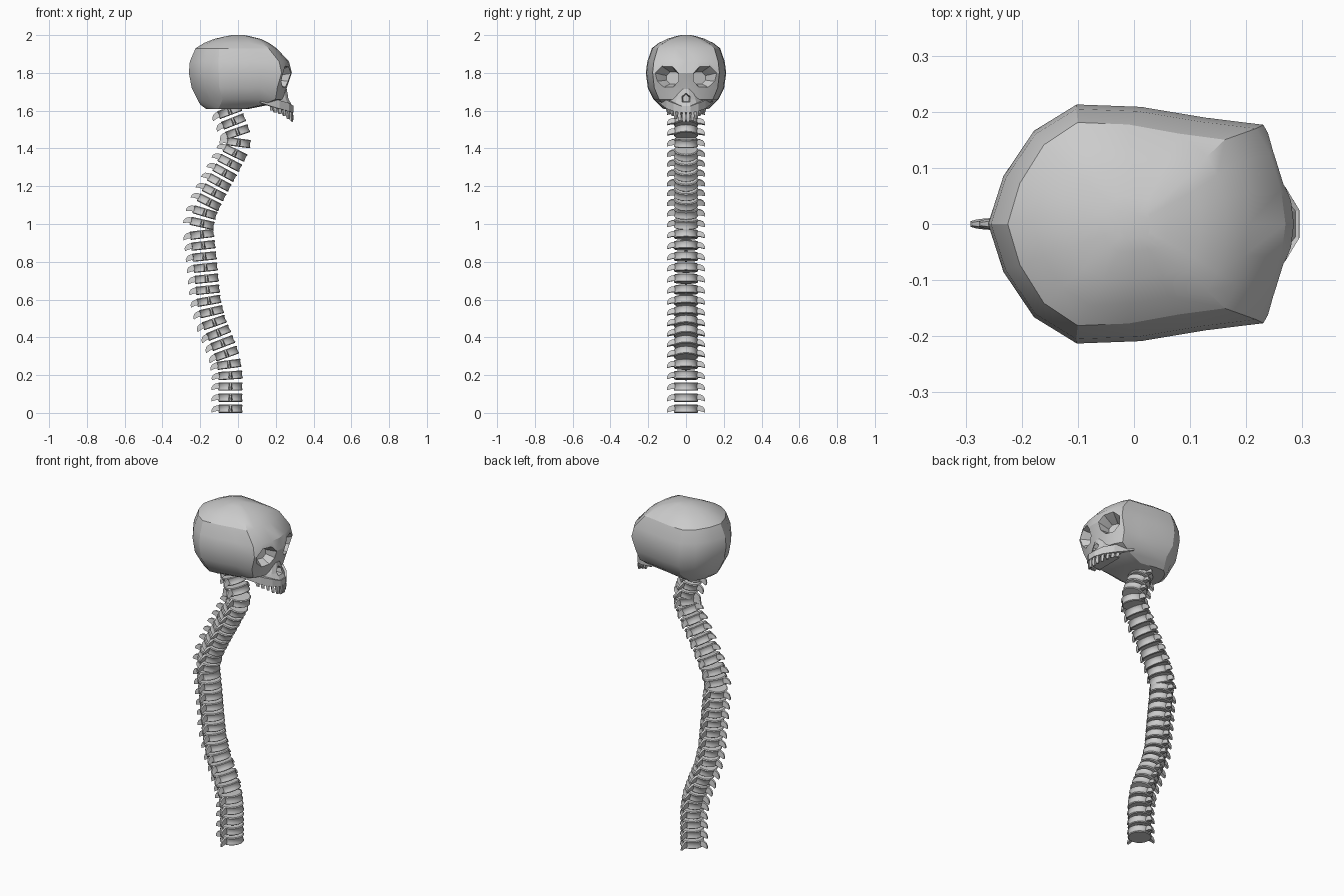
import bpy, bmesh, math
from mathutils import Vector, Matrix

if "Cube" in bpy.data.objects:
    bpy.data.objects.remove(bpy.data.objects["Cube"])


def make_object(name, mesh, matrix=None):
    ob = bpy.data.objects.new(name, mesh)
    bpy.context.collection.objects.link(ob)
    if matrix:
        ob.matrix_world = matrix
    return ob


def loft(bm, rings):
    """Skin closed rings of equal length and cap both ends."""
    vs = [[bm.verts.new(p) for p in r] for r in rings]
    n = len(vs[0])
    for a, b in zip(vs, vs[1:]):
        for i in range(n):
            j = (i + 1) % n
            bm.faces.new((a[i], a[j], b[j], b[i]))
    bm.faces.new(vs[0][::-1])
    bm.faces.new(vs[-1])


def to_mesh(name, bm):
    bmesh.ops.recalc_face_normals(bm, faces=bm.faces)
    me = bpy.data.meshes.new(name)
    bm.to_mesh(me)
    bm.free()
    return me


def smooth(ob, angle):
    bpy.ops.object.select_all(action='DESELECT')
    ob.select_set(True)
    bpy.context.view_layer.objects.active = ob
    bpy.ops.object.shade_smooth_by_angle(angle=math.radians(angle))


def mirrored(half):
    """Half outline (back to front, y >= 0) to a full closed outline."""
    return half + [(x, -y) for x, y in reversed(half) if abs(y) > 1e-6]


# Vertebra: waisted round body with three drooping processes
bm = bmesh.new()
circle = [(math.cos(2 * math.pi * i / 16), math.sin(2 * math.pi * i / 16)) for i in range(16)]
loft(bm, [[(r * c, r * s, z) for c, s in circle]
          for r, z in [(.060, -.024), (.065, -.020), (.061, -.008), (.061, .008), (.065, .016), (.060, .020)]])
for ang in (90, 180, 270):
    rot = Matrix.Rotation(math.radians(ang), 3, 'Z')
    loft(bm, [[rot @ Vector(p) for p in ((r, -t, lo), (r, t, lo), (r, t * .6, hi), (r, -t * .6, hi))]
              for r, t, lo, hi in [(.05, .011, -.014, .017), (.075, .010, -.015, .015),
                                   (.090, .008, -.019, .008), (.100, .005, -.022, -.007)]])
vertebra_mesh = to_mesh("vertebra", bm)

# Spine: vertebrae spaced along an S curve in the side plane
path = [(-.04, .024), (-.04, .2), (-.052, .29), (-.085, .38), (-.13, .49), (-.155, .6), (-.17, .75),
        (-.185, .9), (-.195, .98), (-.17, 1.08), (-.115, 1.19), (-.055, 1.30), (-.003, 1.40),
        (.008, 1.455), (-.01, 1.51), (-.03, 1.56), (-.045, 1.6)]
pts = [Vector((x, 0, z)) for x, z in path]
total = sum((b - a).length for a, b in zip(pts, pts[1:]))


def along(d):
    for a, b in zip(pts, pts[1:]):
        seg = (b - a).length
        if d <= seg or b is pts[-1]:
            return a + (b - a) * (d / seg)
        d -= seg


COUNT = 29
for i in range(COUNT):
    d = total * i / (COUNT - 1)
    up = along(d + .03) - along(d - .03)
    tilt = math.atan2(up.x, up.z)
    ob = make_object(f"vertebra_{i + 1:02d}", vertebra_mesh,
                     Matrix.Translation(along(d)) @ Matrix.Rotation(tilt, 4, 'Y'))
smooth(ob, 30)

# Cranium: one head outline scaled through stacked levels
outline = mirrored([(-1, 0), (-.9, .4), (-.7, .78), (-.42, 1), (0, .98), (.42, .89),
                    (.8, .83), (.9, .6), (.97, .3), (1, 0)])
levels = [  # z, back x, front x, half width
    (1.61, -.17, .06, .12), (1.632, -.20, .17, .145), (1.66, -.215, .245, .172), (1.72, -.245, .258, .202),
    (1.80, -.26, .285, .213), (1.86, -.255, .270, .205), (1.93, -.225, .205, .181),
    (1.958, -.18, .165, .145), (1.98, -.125, .12, .10), (1.995, -.06, .06, .05), (2.0, -.03, .03, .025)]
bm = bmesh.new()
loft(bm, [[(((b + f) / 2 + (f - b) / 2 * x), w * y, z) for x, y in outline] for z, b, f, w in levels])
cranium = make_object("cranium", to_mesh("cranium", bm))

# Muzzle: flaring block between cheeks and teeth
muzzle_shape = mirrored([(0, 0), (0, 1), (.5, .95), (.85, .6), (1, .25)])
bm = bmesh.new()
loft(bm, [[(.17 + (f - .17) * x, w * y, z) for x, y in muzzle_shape]
          for z, f, w in [(1.715, .258, .05), (1.66, .268, .085), (1.625, .288, .09), (1.60, .284, .082)]])
muzzle = make_object("muzzle", to_mesh("muzzle", bm))


def cutter(name, center, direction, sections, angles):
    """Tapered cutter: sections are (depth, half width, half height)."""
    q = Vector(direction).normalized()
    side = Vector((0, 0, 1)).cross(q).normalized()
    up = q.cross(side)
    bm = bmesh.new()
    loft(bm, [[Vector(center) + q * d + side * w * math.cos(math.radians(a)) + up * h * math.sin(math.radians(a))
               for a in angles] for d, w, h in sections])
    ob = make_object(name, to_mesh(name, bm))
    ob.hide_render = True
    return ob


def carve(target, tools):
    for t in tools:
        m = target.modifiers.new("carve", 'BOOLEAN')
        m.operation, m.solver, m.object = 'DIFFERENCE', 'EXACT', t
    dg = bpy.context.evaluated_depsgraph_get()
    me = bpy.data.meshes.new_from_object(target.evaluated_get(dg))
    target.modifiers.clear()
    target.data = me


# Eye sockets and nose opening
eye_angles = [20, 65, 115, 160, 200, 245, 295, 340]
sockets = [cutter("socket_cutter", (.258, s * .098, 1.776), (.9, s * .38, .03),
                  [(-.075, .04, .035), (-.012, .062, .058), (.015, .075, .07), (.08, .085, .08)], eye_angles)
           for s in (1, -1)]
nose = cutter("nose_cutter", (.265, 0, 1.665), (1, 0, .05),
              [(-.03, .018, .022), (.06, .036, .042)], [90, 160, 220, 320, 20])
carve(cranium, sockets + [nose])
carve(muzzle, [nose])
for t in sockets + [nose]:
    bpy.data.objects.remove(t)
smooth(cranium, 28)

# Upper jaw: horseshoe band rising toward the cheeks
half = [(.115, .132, 1.642, 1.668), (.165, .112, 1.625, 1.665), (.215, .093, 1.61, 1.655),
        (.262, .058, 1.597, 1.64), (.284, .022, 1.59, 1.625)]
arch = half + [(x, -y, a, b) for x, y, a, b in reversed(half)]
bm = bmesh.new()
cols = [(bm.verts.new((x, y, a)), bm.verts.new((x, y, b))) for x, y, a, b in arch]
for (a, b), (c, d) in zip(cols, cols[1:]):
    bm.faces.new((a, b, d, c))
jaw = make_object("upper_jaw", to_mesh("upper_jaw", bm))
mod = jaw.modifiers.new("thickness", 'SOLIDIFY')
mod.thickness, mod.offset = .022, 0

# Teeth: tapered blocks hanging from the horseshoe
bm = bmesh.new()
for s in (1, -1):
    for x, y, top, length, w, yaw in [(.285, .011, 1.60, .06, .009, 5), (.279, .033, 1.60, .052, .009, 20),
                                      (.264, .054, 1.605, .048, .008, 45), (.243, .070, 1.61, .038, .008, 58),
                                      (.220, .084, 1.618, .036, .009, 65), (.195, .095, 1.625, .034, .009, 68)]:
        rot = Matrix.Rotation(math.radians(s * yaw), 3, 'Z')
        loft(bm, [[Vector((x + dx, s * y, z)) + rot @ Vector((u * t, v * k, 0))
                   for u, v in ((-1, -1), (1, -1), (1, 1), (-1, 1))]
                  for z, t, k, dx in [(top, .009, w * .8, -.004), (top - length * .6, .008, w, 0),
                                      (top - length, .004, w * .8, .002)]])
make_object("teeth", to_mesh("teeth", bm))
